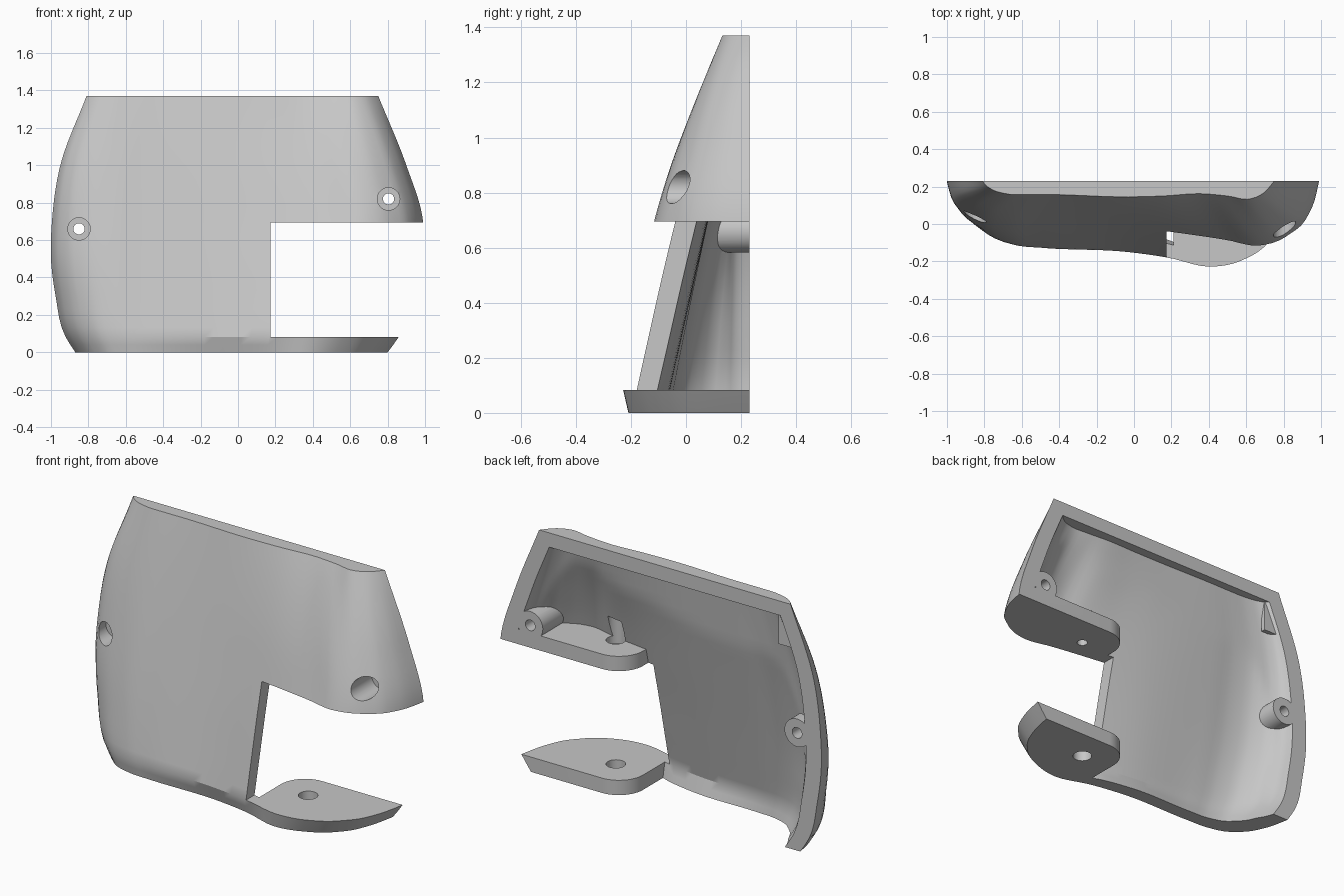
import bpy, bmesh, math

if "Cube" in bpy.data.objects:
    bpy.data.objects.remove(bpy.data.objects["Cube"])

BACK, TOP, WALL, CORE = 0.23, 1.37, 0.08, 0.03

# Side outlines by height, and front outlines across the width
HEIGHTS = [0, .083, .3, .5, .695, 1.0, TOP]
SIDE_A = [-.87, -.922, -.975, -1, -.995, -.95, -.81]
SIDE_B = [.8, .86, .95, .985, .99, .9, .75]
ACROSS = [0, .01, .03, .08, .16, .24, .5, .62, .75, .84, .92, .97, .99, 1]
LOW = [BACK, .145, .055, -.05, -.112, -.127, -.15, -.18, -.228, -.195, -.1, .03, .14, BACK]
MID = [BACK, .16, .1, .035, .0, .0, -.018, -.047, -.085, -.115, -.055, .045, .14, BACK]
HIGH = [BACK, .21, .187, .162, .157, .157, .145, .15, .162, .15, .135, .175, .21, BACK]


def smooth(xs, ys, t):
    """Cubic curve through the points (xs, ys)."""
    last = len(xs) - 1
    step = [xs[i + 1] - xs[i] for i in range(last)]
    rise = [(ys[i + 1] - ys[i]) / step[i] for i in range(last)]

    def slope(i):
        if i == 0:
            return rise[0]
        if i == last:
            return rise[-1]
        a, b = step[i - 1], step[i]
        return (rise[i - 1] * b + rise[i] * a) / (a + b)

    i = max(k for k in range(last) if k == 0 or xs[k] <= t)
    h = step[i]
    s = (t - xs[i]) / h
    return ((1 + 2 * s) * (1 - s) ** 2 * ys[i] + s * (1 - s) ** 2 * h * slope(i)
            + s * s * (3 - 2 * s) * ys[i + 1] + s * s * (s - 1) * h * slope(i + 1))


def surface_y(u, z):
    """Front surface, blended through three levels, with a bevelled foot."""
    a, b, c = HEIGHTS[1], HEIGHTS[4], TOP
    low, mid, high = (smooth(ACROSS, row, u) for row in (LOW, MID, HIGH))
    y = (low * (z - b) * (z - c) / ((a - b) * (a - c))
         + mid * (z - a) * (z - c) / ((b - a) * (b - c))
         + high * (z - a) * (z - b) / ((c - a) * (c - b)))
    return y + max(0, a - z) * 0.55 * math.sin(math.pi * u)


def span(z, inset):
    """Side limits; the side walls are a little thicker than the front."""
    return smooth(HEIGHTS, SIDE_A, z) + inset * 1.2, smooth(HEIGHTS, SIDE_B, z) - inset * 1.2


def inset_y(u, z, inset):
    """Surface moved back by the inset, fading out at the rear edges."""
    y = surface_y(u, z)
    return y + min(inset, (BACK - y) / 2)


def section(z, inset, start=0, columns=56):
    """Points along the front at one height, from x fraction start to the far side."""
    left, right = span(z, inset)
    points = []
    for k in range(columns + 1):
        u = start + (1 - start) * (.5 - .5 * math.cos(math.pi * k / columns))
        y = BACK if u <= 0 or k == columns else inset_y(u, z, inset)
        points.append((left + (right - left) * u, y, z))
    return points


def skin(name, rings):
    """Closed body through a row of rings with equal point counts."""
    bm = bmesh.new()
    loops = [[bm.verts.new(p) for p in ring] for ring in rings]
    count = len(loops[0])
    for lower, upper in zip(loops, loops[1:]):
        for k in range(count):
            n = (k + 1) % count
            bm.faces.new((lower[k], lower[n], upper[n], upper[k]))
    bm.faces.new(loops[0][::-1])
    bm.faces.new(loops[-1])
    bmesh.ops.recalc_face_normals(bm, faces=bm.faces)
    if bm.calc_volume(signed=True) < 0:
        bmesh.ops.reverse_faces(bm, faces=bm.faces)
    mesh = bpy.data.meshes.new(name)
    bm.to_mesh(mesh)
    bm.free()
    obj = bpy.data.objects.new(name, mesh)
    bpy.context.collection.objects.link(obj)
    return obj


def circle(a, b, radius, sides=40):
    return [(a + radius * math.cos(math.tau * i / sides),
             b + radius * math.sin(math.tau * i / sides)) for i in range(sides)]


def rod_y(name, x, z, start, end, radius):
    return skin(name, [[(p, y, q) for p, q in circle(x, z, radius)] for y in (start, end)])


def rod_z(name, x, y, start, end, radius):
    return skin(name, [[(p, q, z) for p, q in circle(x, y, radius)] for z in (start, end)])


def combine(target, operation, tool):
    mod = target.modifiers.new("combine", "BOOLEAN")
    mod.operation, mod.solver, mod.object = operation, "EXACT", tool
    bpy.context.view_layer.objects.active = target
    bpy.ops.object.modifier_apply(modifier=mod.name)
    bpy.data.objects.remove(tool)


# Curved wall, open at the back and below
steps = [.083 + (TOP - .083) * i / 26 for i in range(27)]
cover = skin("shell_cover", [section(z, 0) + section(z, WALL)[::-1] for z in [0, .04] + steps])

# Top plate
combine(cover, "UNION", skin("top_plate", [section(z, CORE) for z in (TOP - WALL, TOP - .04, TOP)]))

# Mounting shelves with one rounded rear corner
EDGE, ROUND = .21, .15
corner = [(EDGE + ROUND - ROUND * math.sin(a), BACK - ROUND + ROUND * math.cos(a))
          for a in (math.pi / 2 * i / 12 for i in range(13))]


def shelf_ring(z):
    left, right = span(z, CORE)
    front = section(z, CORE, (EDGE - left) / (right - left))
    return front + [(x, y, z) for x, y in corner]


combine(cover, "UNION", skin("lower_shelf", [shelf_ring(z) for z in (0, .04, .083, .15)]))
combine(cover, "UNION", skin("upper_shelf", [shelf_ring(z) for z in (.6, .695, .778)]))

# Screw bosses, growing from inside the wall to the rear plane
SCREWS = [(-.85, .66, .13), (.805, .82, .12)]
for x, z, seat in SCREWS:
    rim = circle(x, z, .078)
    root = []
    for p, q in rim:
        left, right = span(q, 0)
        root.append((p, inset_y((p - left) / (right - left), q, CORE), q))
    combine(cover, "UNION", skin("boss", [root, [(p, BACK, q) for p, q in rim]]))

# Small tab inside the upper side wall
tab = []
for z in (1.12, 1.31):
    outer = span(z, .05)[0]
    tab.append([(outer, .19, z), (-.725, .19, z), (-.725, .215, z), (outer, .215, z)])
combine(cover, "UNION", skin("inner_tab", tab))

# Side opening
opening = [[(.175, -1, z), (1.4, -1, z), (1.4, 1, z), (.175, 1, z)] for z in (.083, .695)]
combine(cover, "DIFFERENCE", skin("opening", opening))

# Counterbored screw holes through the front
for x, z, seat in SCREWS:
    combine(cover, "DIFFERENCE", rod_y("screw_hole", x, z, -1, 1, .03))
    combine(cover, "DIFFERENCE", rod_y("counterbore", x, z, -1, seat, .06))

# Pivot holes in the shelves
combine(cover, "DIFFERENCE", rod_z("lower_hole", .4, .05, -.5, .3, .05))
combine(cover, "DIFFERENCE", rod_z("upper_hole", .4, .05, .5, .76, .028))
combine(cover, "DIFFERENCE", rod_z("upper_recess", .4, .05, .735, .9, .05))

# Plain grey plastic
grey = bpy.data.materials.new("grey_plastic")
grey.use_nodes = True
colour = (.57, .57, .57, 1)
grey.diffuse_color = colour
grey.node_tree.nodes["Principled BSDF"].inputs["Base Color"].default_value = colour
cover.data.materials.clear()
cover.data.materials.append(grey)
for face in cover.data.polygons:
    face.material_index = 0

bpy.ops.object.select_all(action="DESELECT")
cover.select_set(True)
bpy.context.view_layer.objects.active = cover
bpy.ops.object.shade_smooth_by_angle(angle=math.radians(30))
